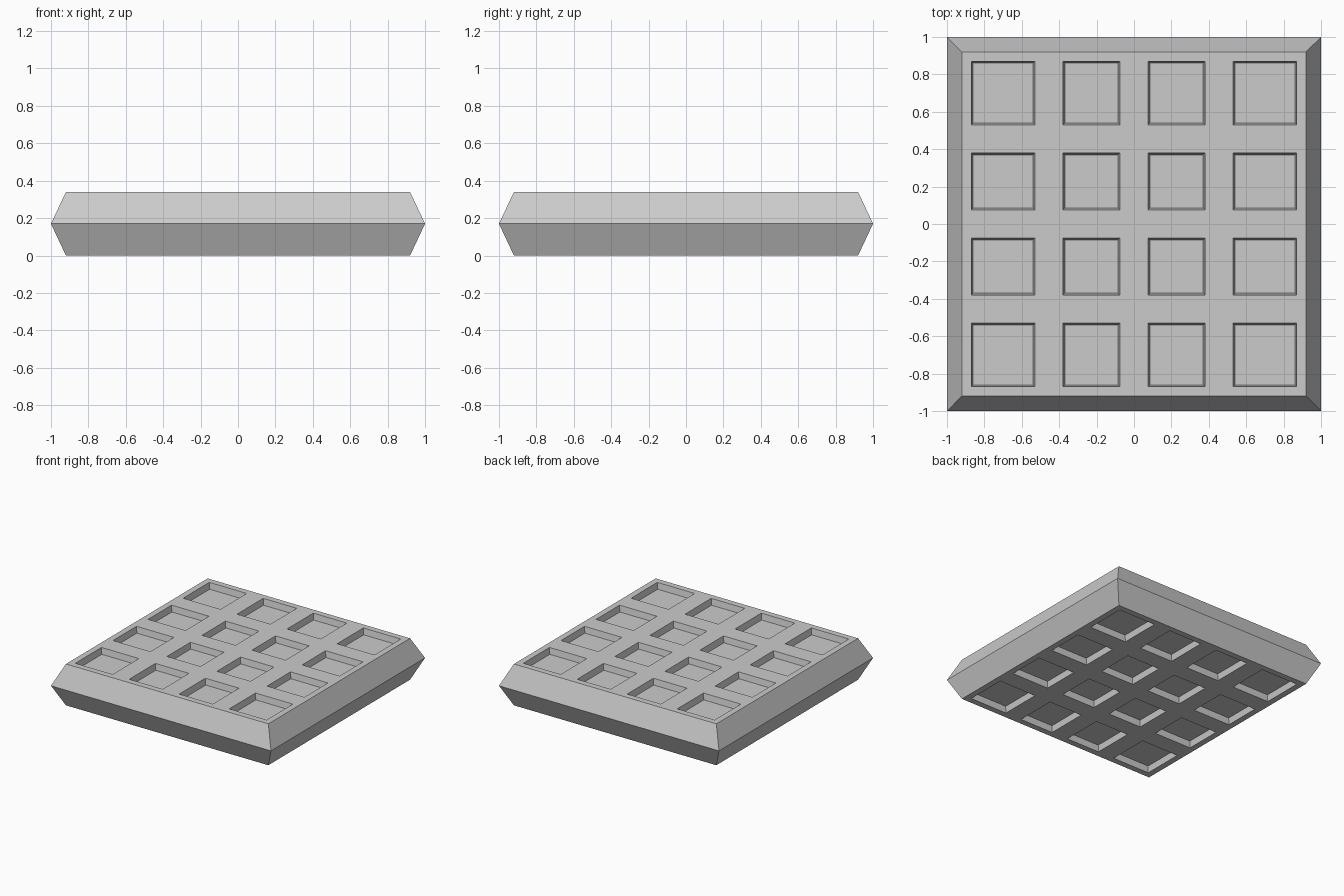
import bpy, bmesh
from mathutils import Matrix, Vector

cube = bpy.data.objects.get("Cube")
if cube:
    bpy.data.objects.remove(cube, do_unlink=True)

HALF, FACE, MID = 1.0, 0.92, 0.17
POCKET_DEPTH, POCKET_SLOPE = 0.05, 0.01
positive = [0.075, 0.38, 0.53, 0.87, FACE]
lines = [-v for v in reversed(positive)] + positive

grey = bpy.data.materials.new("light grey")
grey.use_nodes = True
grey.diffuse_color = (0.6, 0.6, 0.6, 1)
grey.node_tree.nodes["Principled BSDF"].inputs["Base Color"].default_value = (0.6, 0.6, 0.6, 1)

# Flat upper face, divided along the pocket borders
bm = bmesh.new()
grid = [[bm.verts.new((x, y, MID)) for x in lines] for y in lines]
pockets = []
for j in range(len(lines) - 1):
    for i in range(len(lines) - 1):
        face = bm.faces.new((grid[j][i], grid[j][i + 1], grid[j + 1][i + 1], grid[j + 1][i]))
        if i % 2 and j % 2:
            pockets.append(face)
bm.normal_update()

# Sloping rim down to the widest line
border = [e for e in bm.edges if e.is_boundary]
rim = bmesh.ops.extrude_edge_only(bm, edges=border)["geom"]
for v in (g for g in rim if isinstance(g, bmesh.types.BMVert)):
    v.co = Vector((v.co.x * HALF / FACE, v.co.y * HALF / FACE, 0))

# Square pockets with slightly tapered walls
bmesh.ops.inset_individual(bm, faces=pockets, thickness=POCKET_SLOPE,
                           depth=-POCKET_DEPTH, use_even_offset=True)

# Mirrored underside, joined at the widest line
copy = bmesh.ops.duplicate(bm, geom=bm.verts[:] + bm.edges[:] + bm.faces[:])["geom"]
for v in (g for g in copy if isinstance(g, bmesh.types.BMVert)):
    v.co.z = -v.co.z
bmesh.ops.remove_doubles(bm, verts=bm.verts[:], dist=0.0005)
bmesh.ops.recalc_face_normals(bm, faces=bm.faces[:])
bmesh.ops.transform(bm, matrix=Matrix.Translation((0, 0, MID)), verts=bm.verts[:])

mesh = bpy.data.meshes.new("pocketed_slab")
bm.to_mesh(mesh)
bm.free()
mesh.materials.append(grey)
slab = bpy.data.objects.new("pocketed_slab", mesh)
bpy.context.collection.objects.link(slab)
